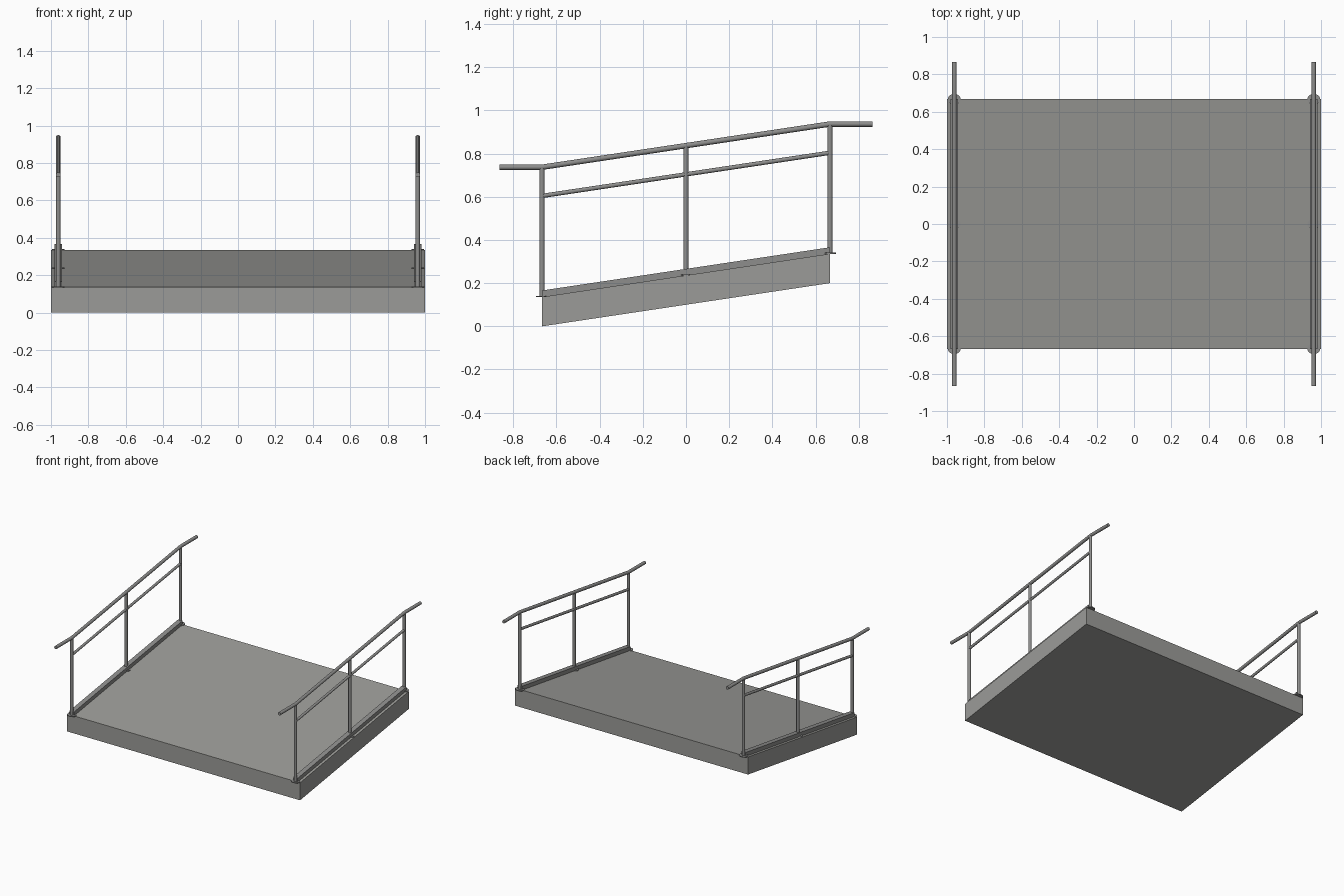
import bpy
import bmesh
import math

if "Cube" in bpy.data.objects:
    bpy.data.objects.remove(bpy.data.objects["Cube"])

SLOPE = 0.15          # rise per unit of run
HALF = 0.667          # half of the ramp length
RAIL_X = 0.961


def material(name, rgb):
    m = bpy.data.materials.new(name)
    m.diffuse_color = (*rgb, 1)
    m.use_nodes = True
    m.node_tree.nodes["Principled BSDF"].inputs["Base Color"].default_value = m.diffuse_color
    return m


concrete = material("warm grey concrete", (0.33, 0.33, 0.315))
steel = material("grey steel", (0.27, 0.27, 0.265))


def rise(y):
    return (y + HALF) * SLOPE


def sloped_slab(name, x0, x1, low, high, mat):
    """Side profile following the slope, extruded across x."""
    bm = bmesh.new()
    prof = [(-HALF, low), (HALF, low + rise(HALF)),
            (HALF, high + rise(HALF)), (-HALF, high)]
    face = bm.faces.new([bm.verts.new((x0, y, z)) for y, z in prof])
    ext = bmesh.ops.extrude_face_region(bm, geom=[face])
    bmesh.ops.translate(bm, vec=(x1 - x0, 0, 0),
                        verts=[v for v in ext["geom"] if isinstance(v, bmesh.types.BMVert)])
    bmesh.ops.recalc_face_normals(bm, faces=bm.faces)
    me = bpy.data.meshes.new(name)
    bm.to_mesh(me)
    bm.free()
    ob = bpy.data.objects.new(name, me)
    bpy.context.collection.objects.link(ob)
    me.materials.append(mat)
    return ob


def tube(name, pts, radius, mat):
    cu = bpy.data.curves.new(name, 'CURVE')
    cu.dimensions = '3D'
    cu.bevel_depth = radius
    cu.bevel_resolution = 4
    cu.use_fill_caps = True
    sp = cu.splines.new('POLY')
    sp.points.add(len(pts) - 1)
    for p, co in zip(sp.points, pts):
        p.co = (*co, 1)
    ob = bpy.data.objects.new(name, cu)
    bpy.context.collection.objects.link(ob)
    cu.materials.append(mat)
    bpy.ops.object.select_all(action='DESELECT')
    ob.select_set(True)
    bpy.context.view_layer.objects.active = ob
    bpy.ops.object.convert(target='MESH')
    bpy.ops.object.shade_smooth_by_angle(angle=math.radians(40))


def base_plate(name, loc):
    bpy.ops.mesh.primitive_cylinder_add(vertices=24, radius=1, depth=0.006, location=loc)
    ob = bpy.context.object
    ob.name = name
    ob.scale = (0.034, 0.028, 1)
    bpy.ops.object.transform_apply(location=False, rotation=False, scale=True)
    ob.data.materials.append(steel)
    bpy.ops.object.shade_smooth_by_angle(angle=math.radians(40))


# Ramp body
sloped_slab("ramp_slab", -1, 1, 0, 0.136, concrete)

for side, sx in (("left", -1), ("right", 1)):
    x = sx * RAIL_X
    # Kerb strip under the railing
    sloped_slab(side + "_kerb", x - 0.019, x + 0.019, 0.13, 0.166, steel)
    # Posts with round base plates
    for pos, y in (("front", -HALF), ("middle", 0), ("back", HALF)):
        z = rise(y)
        tube(f"{side}_{pos}_post", [(x, y, z + 0.136), (x, y, z + 0.735)], 0.012, steel)
        base_plate(f"{side}_{pos}_base_plate", (x, y, z + 0.138))
    # Handrail with level ends, and the middle rail
    tube(side + "_handrail", [(x, -0.865, 0.737), (x, -HALF, 0.737),
                              (x, HALF, 0.937), (x, 0.865, 0.937)], 0.0125, steel)
    tube(side + "_middle_rail", [(x, -HALF, 0.604), (x, HALF, 0.804)], 0.01, steel)
